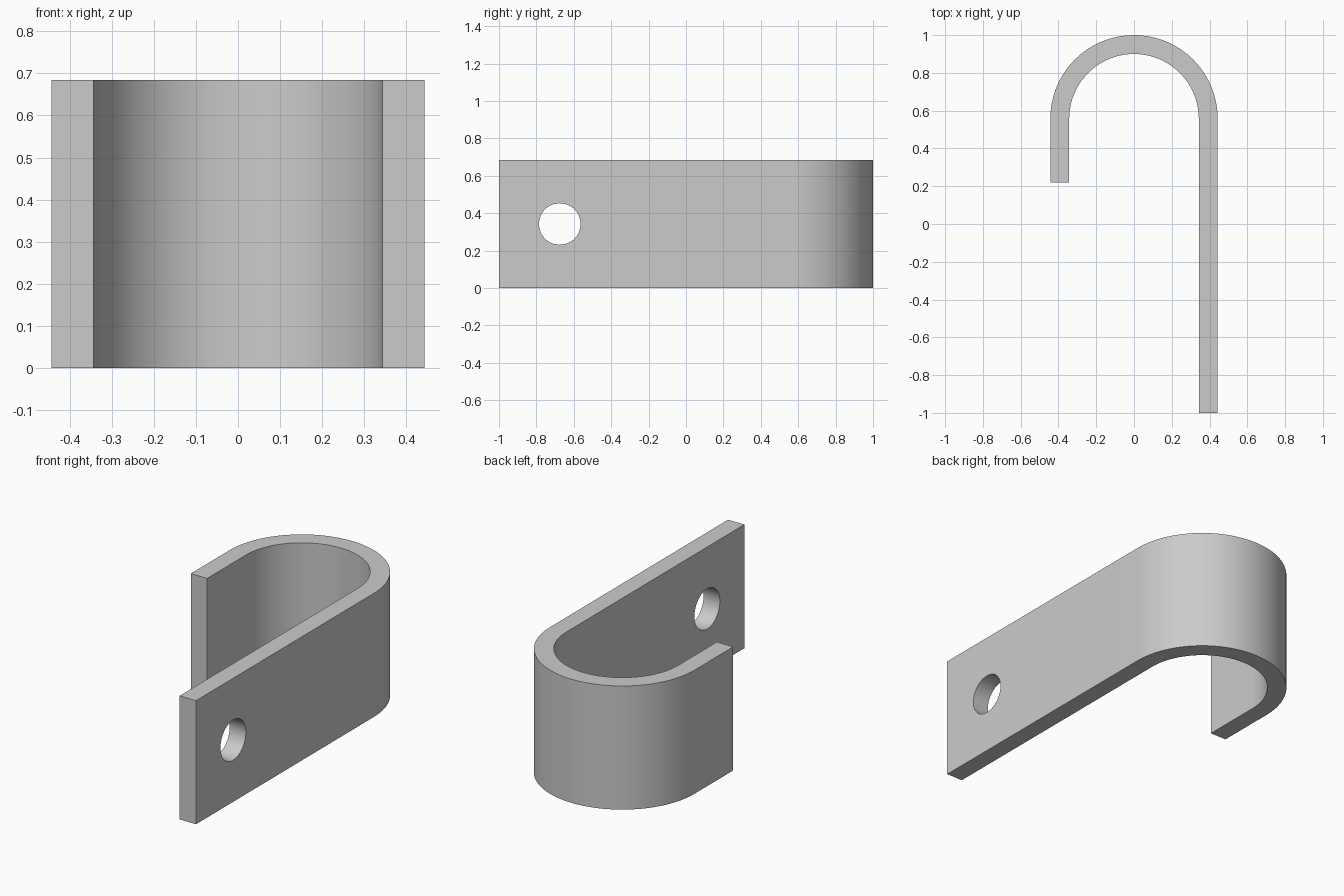
import bpy, bmesh, math
from mathutils import Matrix

cube = bpy.data.objects.get("Cube")
if cube:
    bpy.data.objects.remove(cube)

OUTER, INNER = 0.443, 0.343      # bend radii
HEIGHT = 0.684
BEND_Y = 1 - OUTER               # centre of the bend
LONG_END, SHORT_END = -1.0, 0.22
STEPS = 64

steel = bpy.data.materials.new("plain grey")
steel.use_nodes = True
grey = (0.6, 0.6, 0.6, 1)
steel.diffuse_color = grey
steel.node_tree.nodes["Principled BSDF"].inputs["Base Color"].default_value = grey


def make_object(name, bm):
    bmesh.ops.recalc_face_normals(bm, faces=bm.faces)
    mesh = bpy.data.meshes.new(name)
    bm.to_mesh(mesh)
    bm.free()
    mesh.materials.append(steel)
    obj = bpy.data.objects.new(name, mesh)
    bpy.context.collection.objects.link(obj)
    return obj


# Hook strip: outer and inner edges run along the long leg, bend and short leg
def edge_path(radius):
    arc = [math.pi * i / STEPS for i in range(STEPS + 1)]
    bend = [(radius * math.cos(a), BEND_Y + radius * math.sin(a)) for a in arc]
    return [(radius, LONG_END)] + bend + [(-radius, SHORT_END)]


bm = bmesh.new()
outer, inner = [[bm.verts.new((x, y, 0)) for x, y in edge_path(r)]
                for r in (OUTER, INNER)]
for i in range(len(outer) - 1):
    bm.faces.new((outer[i], outer[i + 1], inner[i + 1], inner[i]))
raised = bmesh.ops.extrude_face_region(bm, geom=bm.faces[:])["geom"]
bmesh.ops.translate(bm, vec=(0, 0, HEIGHT),
                    verts=[g for g in raised if isinstance(g, bmesh.types.BMVert)])
hook = make_object("hook_strip", bm)

# Screw hole through the long leg
bm = bmesh.new()
place = Matrix.Translation(((OUTER + INNER) / 2, -0.675, HEIGHT / 2))
bmesh.ops.create_cone(bm, cap_ends=True, segments=64, radius1=0.111, radius2=0.111,
                      depth=0.3, matrix=place @ Matrix.Rotation(math.pi / 2, 4, "Y"))
cutter = make_object("hole_cutter", bm)

bpy.ops.object.select_all(action="DESELECT")
bpy.context.view_layer.objects.active = hook
hook.select_set(True)
cut = hook.modifiers.new("screw_hole", "BOOLEAN")
cut.operation = "DIFFERENCE"
cut.solver = "EXACT"
cut.object = cutter
bpy.ops.object.modifier_apply(modifier=cut.name)
bpy.data.objects.remove(cutter)
bpy.ops.object.shade_smooth_by_angle(angle=math.radians(30))
